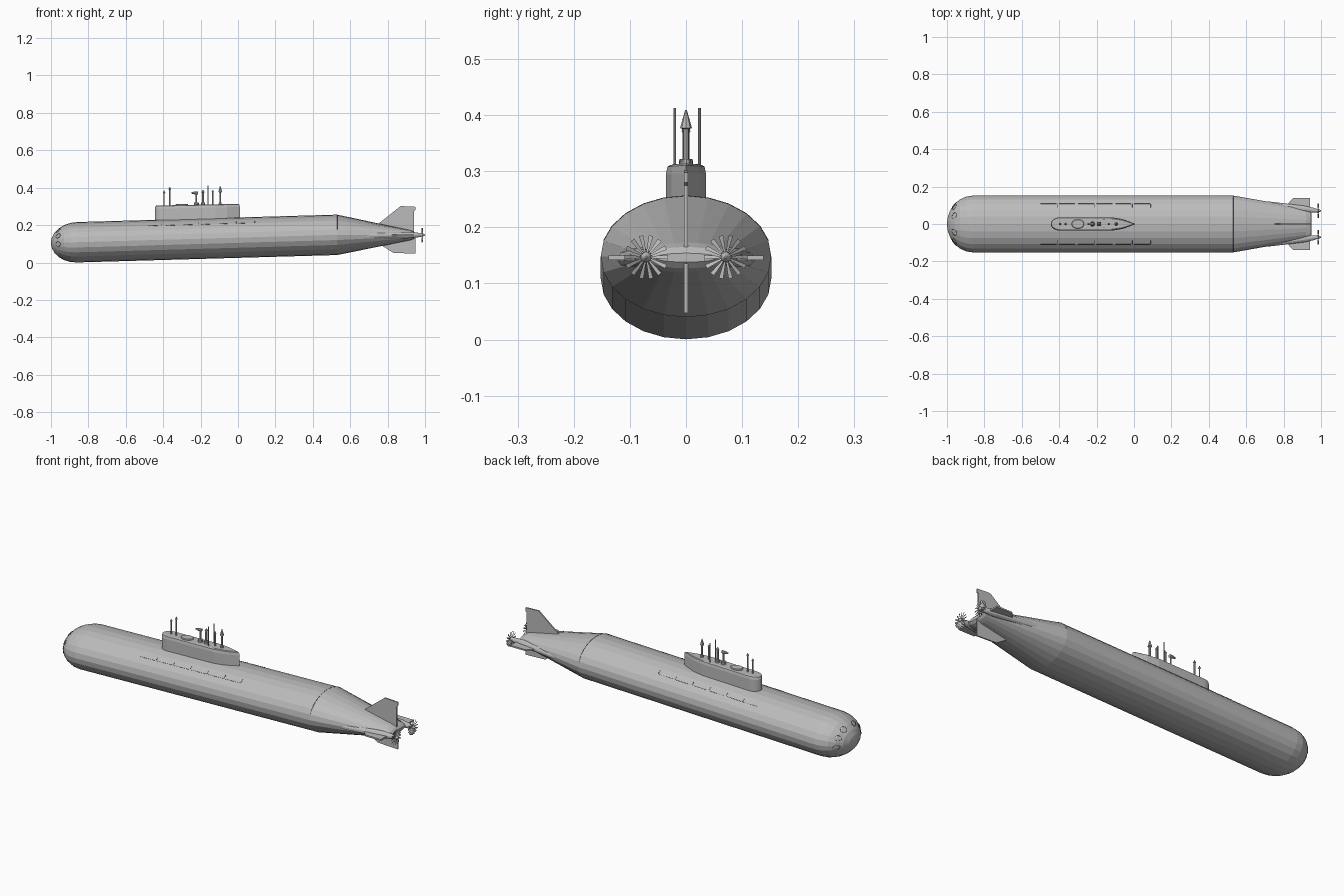
import bpy, bmesh, math
from mathutils import Vector

cube = bpy.data.objects.get("Cube")
if cube:
    bpy.data.objects.remove(cube, do_unlink=True)


def material(name, value):
    m = bpy.data.materials.new(name)
    m.use_nodes = True
    colour = (value, value, value, 1)
    m.diffuse_color = colour
    m.node_tree.nodes["Principled BSDF"].inputs["Base Color"].default_value = colour
    return m


GREY = material("hull grey", 0.5)
DARK = material("seam dark grey", 0.06)


def finish(name, bm, mat=GREY):
    bmesh.ops.recalc_face_normals(bm, faces=bm.faces)
    me = bpy.data.meshes.new(name)
    bm.to_mesh(me)
    bm.free()
    me.materials.append(mat)
    ob = bpy.data.objects.new(name, me)
    bpy.context.collection.objects.link(ob)
    return ob


def loft(name, rings):
    """Skin a list of equal-length point rings and cap both ends."""
    bm = bmesh.new()
    rows = [[bm.verts.new(p) for p in ring] for ring in rings]
    n = len(rows[0])
    for a, b in zip(rows, rows[1:]):
        for i in range(n):
            j = (i + 1) % n
            bm.faces.new((a[i], a[j], b[j], b[i]))
    bm.faces.new(rows[0])
    bm.faces.new(rows[-1])
    return finish(name, bm)


def tube(name, path, sides=10):
    """Round tube through (point, radius) stations."""
    pts = [Vector(p) for p, r in path]
    axis = (pts[-1] - pts[0]).normalized()
    u = axis.orthogonal().normalized()
    v = axis.cross(u)
    turns = [math.tau * i / sides for i in range(sides)]
    return loft(name, [[p + (u * math.cos(t) + v * math.sin(t)) * r for t in turns]
                       for p, (q, r) in zip(pts, path)])


def plate(name, outline, thickness, axis):
    """Extruded outline in xz (axis y) or xy (axis z), centred on its plane."""
    def at(p, d):
        return (p[0], d, p[1]) if axis == "y" else (p[0], p[1], 0.146 + d)
    h = thickness / 2
    return loft(name, [[at(p, d) for p in outline] for d in (-h, h)])


# Pressure hull: (x, half width, half height, centre z), slightly bow-down
NOSE, SHOULDER, BREAK = -1.0, -0.86, 0.53
HW, HH = 0.152, 0.108


def centre(x):
    return 0.133 + 0.0285 * x


def section(x):
    if x < SHOULDER:
        s = math.sqrt(max(0, 1 - ((SHOULDER - x) / (SHOULDER - NOSE)) ** 2))
        return x, HW * s, HH * s, centre(x)
    return x, HW, HH, centre(x)


def skin(x, angle, lift=0.0):
    x, w, h, z = section(x)
    return (x, (w + lift) * math.sin(angle), z + (h + lift) * math.cos(angle))


stations = [section(SHOULDER - 0.14 * math.cos(math.radians(a)))
            for a in (3, 15, 30, 45, 60, 75, 90)]
stations += [section(BREAK), (0.92, 0.083, 0.027, 0.146),
             (0.94, 0.074, 0.019, 0.146), (0.95, 0.055, 0.008, 0.146)]
SIDES = 24
loft("hull", [[(x, w * math.sin(math.tau * i / SIDES), z + h * math.cos(math.tau * i / SIDES))
               for i in range(SIDES)] for x, w, h, z in stations])

# Sail: rounded front and pointed rear
X0, X1 = -0.445, 0.01
front = [math.radians(a) for a in range(90, 271, 15)]
plan = [(X0 + 0.05 + 0.05 * math.cos(a), 0.036 * math.sin(a)) for a in front]
plan += [(-0.12, -0.036), (-0.06, -0.026), (X1, 0), (-0.06, 0.026), (-0.12, 0.036)]


def sail_ring(scale, top, z):
    return [(-0.22 + (x + 0.22) * scale, y * top, z + 0.02 * (x + 0.22)) for x, y in plan]


loft("sail", [sail_ring(1, 1, 0.2), sail_ring(1, 1, 0.292),
              sail_ring(0.985, 0.92, 0.306), sail_ring(0.96, 0.8, 0.309)])

# Bridge hatch and raised sail fittings
turns = [math.tau * i / 20 for i in range(20)]
loft("bridge_hatch", [[(-0.3 + 0.034 * s * math.cos(t), 0.025 * s * math.sin(t), z) for t in turns]
                      for s, z in ((1, 0.3), (1, 0.310), (0.9, 0.313))])
for i, (x, r) in enumerate(((-0.222, 0.014), (-0.187, 0.013), (-0.095, 0.009))):
    tube(f"mast_collar_{i}", [((x, 0, 0.3), r), ((x, 0, 0.322), r * 0.85)])

# Masts: x, y, top, radius, head radius
MASTS = [(-0.395, 0, 0.37, 0.003, 0.007), (-0.365, 0, 0.39, 0.004, 0.007),
         (-0.187, 0, 0.375, 0.006, 0.009), (-0.16, 0.024, 0.413, 0.0025, 0),
         (-0.16, -0.02, 0.413, 0.0025, 0), (-0.135, 0, 0.375, 0.004, 0.006),
         (-0.095, 0, 0.375, 0.005, 0.0105)]
for i, (x, y, top, r, head) in enumerate(MASTS):
    path = [((x, y, 0.29), r), ((x, y, top), r)]
    if head:
        tip = 0.034 if head > 0.01 else 0.014
        path += [((x, y, top + 0.002), head), ((x, y, top + tip), head * 0.15)]
    tube(f"mast_{i}", path, 8)

# Radar mast with a sideways head
tube("radar_mast", [((-0.222, 0, 0.29), 0.004), ((-0.222, 0, 0.378), 0.004)], 8)
tube("radar_head", [((-0.248, 0, 0.372), 0.004), ((-0.23, 0, 0.372), 0.008),
                    ((-0.214, 0, 0.372), 0.008)], 8)

# Rudders and stern planes
plate("upper_rudder", [(0.73, 0.19), (0.76, 0.215), (0.87, 0.302), (0.948, 0.298),
                       (0.948, 0.28), (0.94, 0.275), (0.94, 0.145), (0.75, 0.15)], 0.007, "y")
plate("lower_rudder", [(0.76, 0.14), (0.77, 0.09), (0.83, 0.052), (0.948, 0.047),
                       (0.948, 0.14)], 0.007, "y")
for side, s in (("left", 1), ("right", -1)):
    plate(f"{side}_stern_plane", [(0.80, 0.06 * s), (0.82, 0.105 * s), (0.85, 0.138 * s),
                                  (0.942, 0.138 * s), (0.942, 0.06 * s)], 0.008, "z")

    # Shaft fairing, hub and many-bladed propeller
    tube(f"{side}_shaft", [((0.56, 0.128 * s, 0.142), 0.004), ((0.72, 0.106 * s, 0.144), 0.015),
                           ((0.91, 0.08 * s, 0.147), 0.018), ((0.955, 0.074 * s, 0.147), 0.014),
                           ((0.98, 0.071 * s, 0.147), 0.009)], 12)
    hub = Vector((0.985, 0.071 * s, 0.147))
    tube(f"{side}_hub", [(hub - Vector((0.012, 0, 0)), 0.010), (hub + Vector((0.004, 0, 0)), 0.009),
                         (hub + Vector((0.015, 0, 0)), 0.002)], 12)
    bm = bmesh.new()
    blades = 14
    for k in range(blades):
        a = math.tau * k / blades
        out = Vector((0, math.cos(a), math.sin(a)))
        across = Vector((0.5 * s, -math.sin(a), math.cos(a)))
        corners = [hub + out * r + across * w for r, w in
                   ((0.006, -0.0015), (0.039, -0.004), (0.039, 0.004), (0.006, 0.0015))]
        thick = Vector((0.001, 0, 0))
        lo, hi = ([bm.verts.new(c + d) for c in corners] for d in (-thick, thick))
        bm.faces.new(lo)
        bm.faces.new(hi)
        for i in range(4):
            j = (i + 1) % 4
            bm.faces.new((lo[i], lo[j], hi[j], hi[i]))
    finish(f"{side}_propeller", bm)


# Fine panel seams laid on the hull skin
def seam(name, points, closed=False):
    cu = bpy.data.curves.new(name, "CURVE")
    cu.dimensions = "3D"
    cu.bevel_depth = 0.0009
    cu.bevel_resolution = 0
    sp = cu.splines.new("POLY")
    sp.points.add(len(points) - 1)
    for p, co in zip(sp.points, points):
        p.co = (*co, 1)
    sp.use_cyclic_u = closed
    cu.materials.append(DARK)
    bpy.context.collection.objects.link(bpy.data.objects.new(name, cu))


steps = [math.radians(a) for a in range(-75, 76, 15)]
seam("stern_seam", [skin(BREAK, a) for a in steps])
for side, s in (("left", 1), ("right", -1)):
    a = math.radians(45) * s
    for k in range(6):
        x = -0.5 + 0.1 * k
        seam(f"{side}_deck_seam_{k}", [skin(x, a), skin(x + 0.085, a)])
        seam(f"{side}_deck_tick_{k}", [skin(x + 0.09, a), skin(x + 0.09, a * 0.8)])
    # Bow tube shutters
    for k, deg in enumerate((25, 60, 95)):
        mid = math.radians(deg) * s
        seam(f"{side}_bow_shutter_{k}",
             [skin(-0.962 + 0.012 * math.cos(t), mid + 0.17 * math.sin(t)) for t in turns], True)
